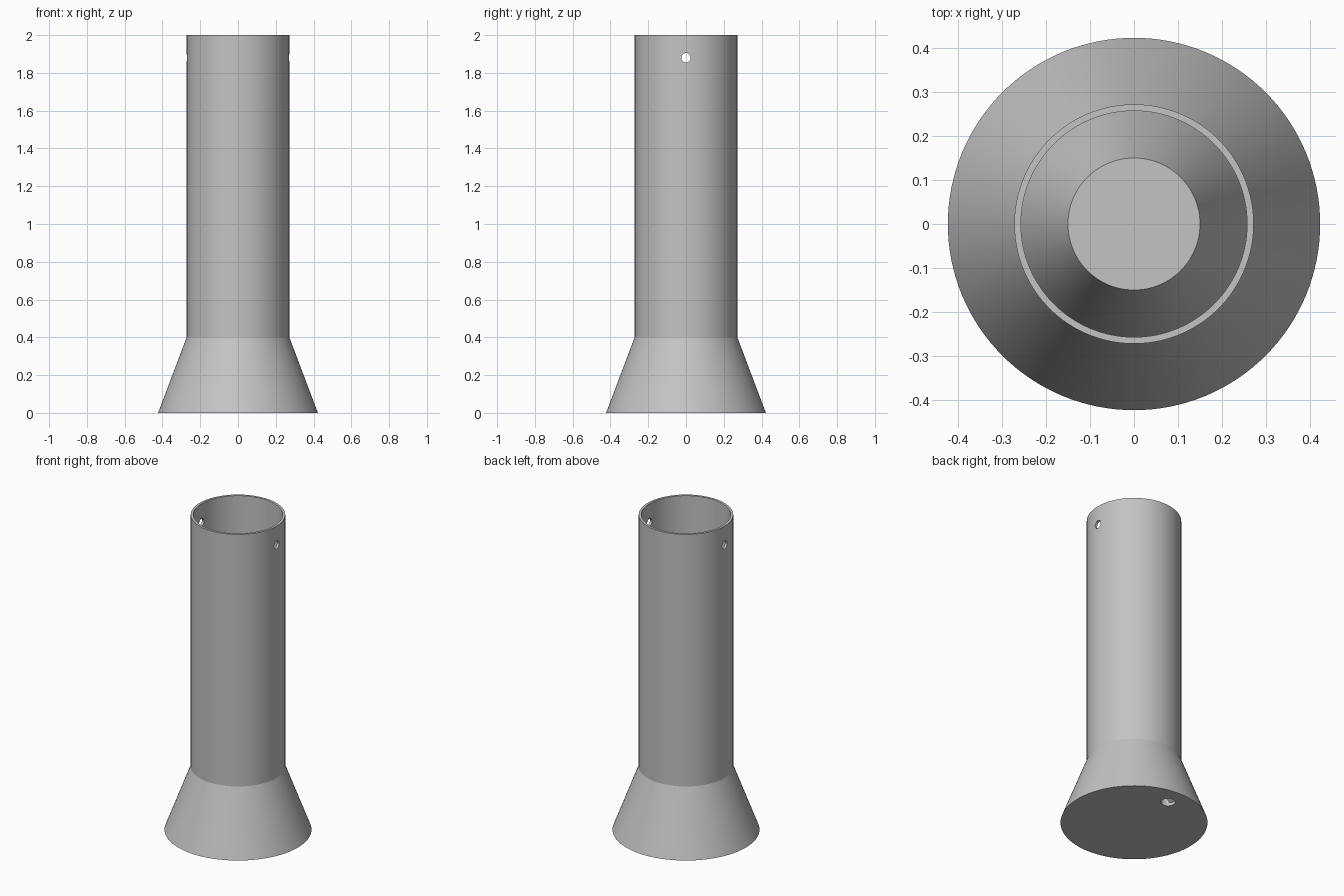
import bpy, bmesh, math
from mathutils import Matrix, Vector

cube = bpy.data.objects.get("Cube")
if cube:
    bpy.data.objects.remove(cube, do_unlink=True)

SEGMENTS = 128

grey = bpy.data.materials.new("plain_grey")
grey.use_nodes = True
grey.diffuse_color = (0.55, 0.55, 0.55, 1)
grey.node_tree.nodes["Principled BSDF"].inputs["Base Color"].default_value = grey.diffuse_color


def make_object(name, bm):
    bmesh.ops.recalc_face_normals(bm, faces=bm.faces)
    mesh = bpy.data.meshes.new(name)
    bm.to_mesh(mesh)
    bm.free()
    mesh.materials.append(grey)
    obj = bpy.data.objects.new(name, mesh)
    bpy.context.collection.objects.link(obj)
    return obj


def lathe(name, profile):
    """Revolve an (r, z) profile around z; both ends are closed with a disc."""
    bm = bmesh.new()
    rings = []
    for r, z in profile:
        rings.append([bm.verts.new((r * math.cos(a), r * math.sin(a), z))
                      for a in (math.tau * i / SEGMENTS for i in range(SEGMENTS))])
    for low, high in zip(rings, rings[1:]):
        for i in range(SEGMENTS):
            j = (i + 1) % SEGMENTS
            bm.faces.new((low[i], low[j], high[j], high[i]))
    bm.faces.new(rings[0])
    bm.faces.new(rings[-1])
    return make_object(name, bm)


def drill(target, name, radius, length, centre, axis):
    """Cut a round hole along an axis through the target."""
    bm = bmesh.new()
    turn = Vector((0, 0, 1)).rotation_difference(Vector(axis)).to_matrix().to_4x4()
    bmesh.ops.create_cone(bm, cap_ends=True, segments=32, radius1=radius, radius2=radius,
                          depth=length, matrix=Matrix.Translation(centre) @ turn)
    cutter = make_object(name, bm)
    cutter.hide_render = True
    mod = target.modifiers.new(name, 'BOOLEAN')
    mod.operation = 'DIFFERENCE'
    mod.solver = 'EXACT'
    mod.object = cutter
    bpy.context.view_layer.objects.active = target
    bpy.ops.object.modifier_apply(modifier=mod.name)
    bpy.data.objects.remove(cutter, do_unlink=True)


# Flared tube with a raised conical floor inside
tube = lathe("flared_tube", [
    (0.423, 0), (0.272, 0.4), (0.272, 2), (0.257, 2), (0.257, 0.4),
    (0.4, 0.02), (0.28, 0.02), (0.15, 0.4)])

# Hanging holes near the rim, and a drain hole in the base
drill(tube, "hanging_holes", 0.025, 1, (0, 0, 1.88), (1, 0, 0))
drill(tube, "drain_hole", 0.042, 0.12, (0, 0.305, 0), (0, 0, 1))

bpy.ops.object.select_all(action='DESELECT')
tube.select_set(True)
bpy.context.view_layer.objects.active = tube
bpy.ops.object.shade_smooth_by_angle(angle=math.radians(20))
